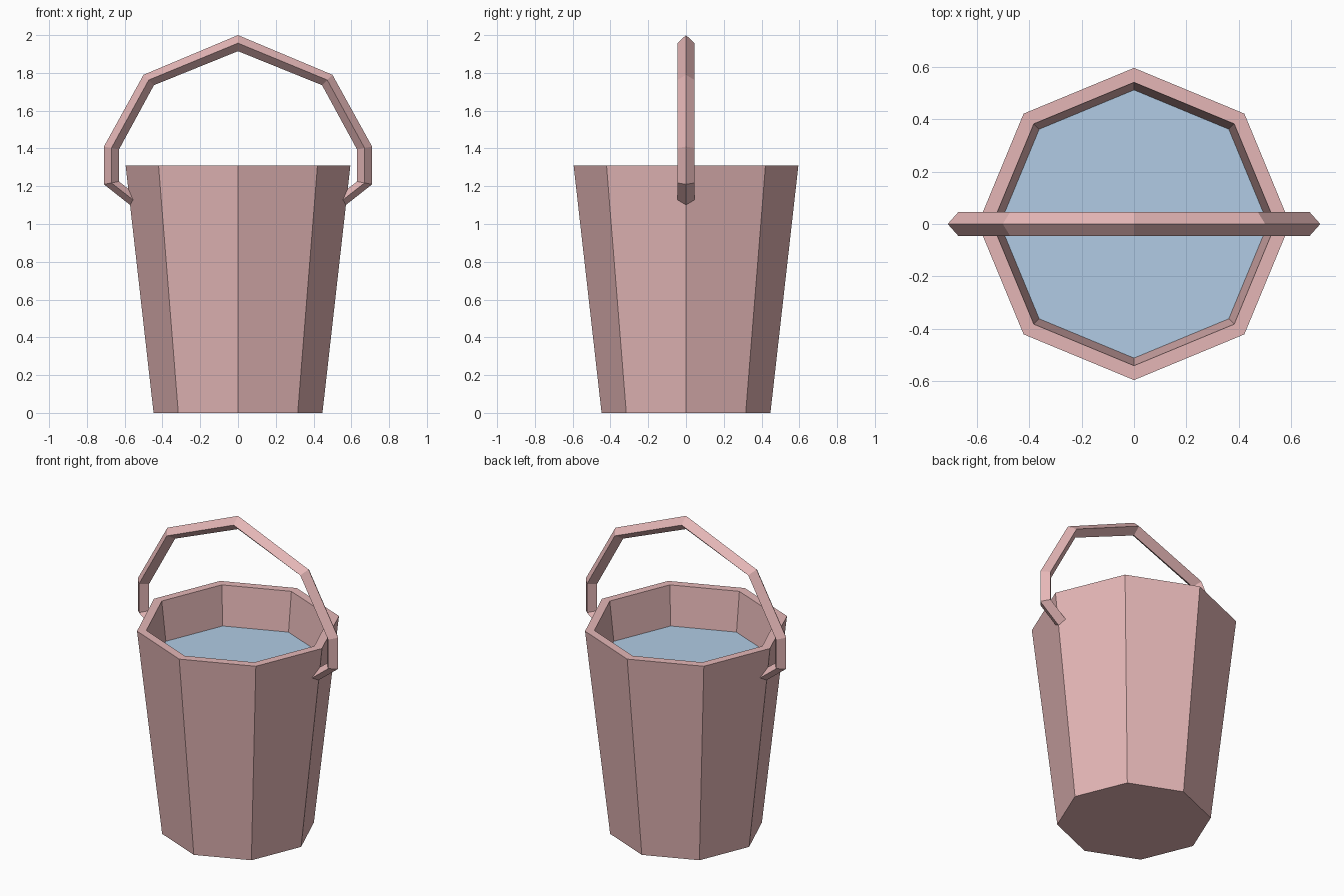
import bpy, math

if "Cube" in bpy.data.objects:
    bpy.data.objects.remove(bpy.data.objects["Cube"])

SIDES = 8


def material(name, rgb):
    m = bpy.data.materials.new(name)
    m.diffuse_color = (*rgb, 1)
    m.use_nodes = True
    m.node_tree.nodes["Principled BSDF"].inputs["Base Color"].default_value = m.diffuse_color
    return m


def make(name, verts, faces, mat):
    me = bpy.data.meshes.new(name)
    me.from_pydata(verts, [], faces)
    me.materials.append(mat)
    ob = bpy.data.objects.new(name, me)
    bpy.context.collection.objects.link(ob)
    return ob


def ring(r, z):
    return [(r * math.cos(i * math.tau / SIDES), r * math.sin(i * math.tau / SIDES), z)
            for i in range(SIDES)]


def bridge(n_rings, n):
    # quads joining consecutive rings of n points
    return [(a * n + i, a * n + (i + 1) % n, (a + 1) * n + (i + 1) % n, (a + 1) * n + i)
            for a in range(n_rings - 1) for i in range(n)]


red = material("red_paint", (0.78, 0.47, 0.47))
blue = material("water_blue", (0.44, 0.60, 0.78))

# Bucket: outer wall, flat rim, inner wall down to the water
profile = [(0.447, 0), (0.595, 1.31), (0.54, 1.31), (0.511, 1.06)]
verts = [v for r, z in profile for v in ring(r, z)]
make("bucket", verts, [tuple(reversed(range(SIDES)))] + bridge(len(profile), SIDES), red)

# Water surface
make("water", ring(0.511, 1.06), [tuple(range(SIDES))], blue)

# Handle: diamond section swept along an arch, ends sunk in the wall
half = [((0.545, 1.08), (0.54, 1.155)),
        ((0.71, 1.21), (0.63, 1.225)),
        ((0.71, 1.41), (0.63, 1.395)),
        ((0.50, 1.79), (0.445, 1.735))]
mirrored = [((-a, b), (-c, d)) for (a, b), (c, d) in reversed(half)]
path = half + [((0, 2.0), (0, 1.915))] + mirrored
verts = []
for (ox, oz), (ix, iz) in path:
    mx, mz = (ox + ix) / 2, (oz + iz) / 2
    verts += [(ox, 0, oz), (mx, 0.045, mz), (ix, 0, iz), (mx, -0.045, mz)]
last = len(verts) - 4
caps = [(3, 2, 1, 0), (last, last + 1, last + 2, last + 3)]
make("handle", verts, bridge(len(path), 4) + caps, red)
